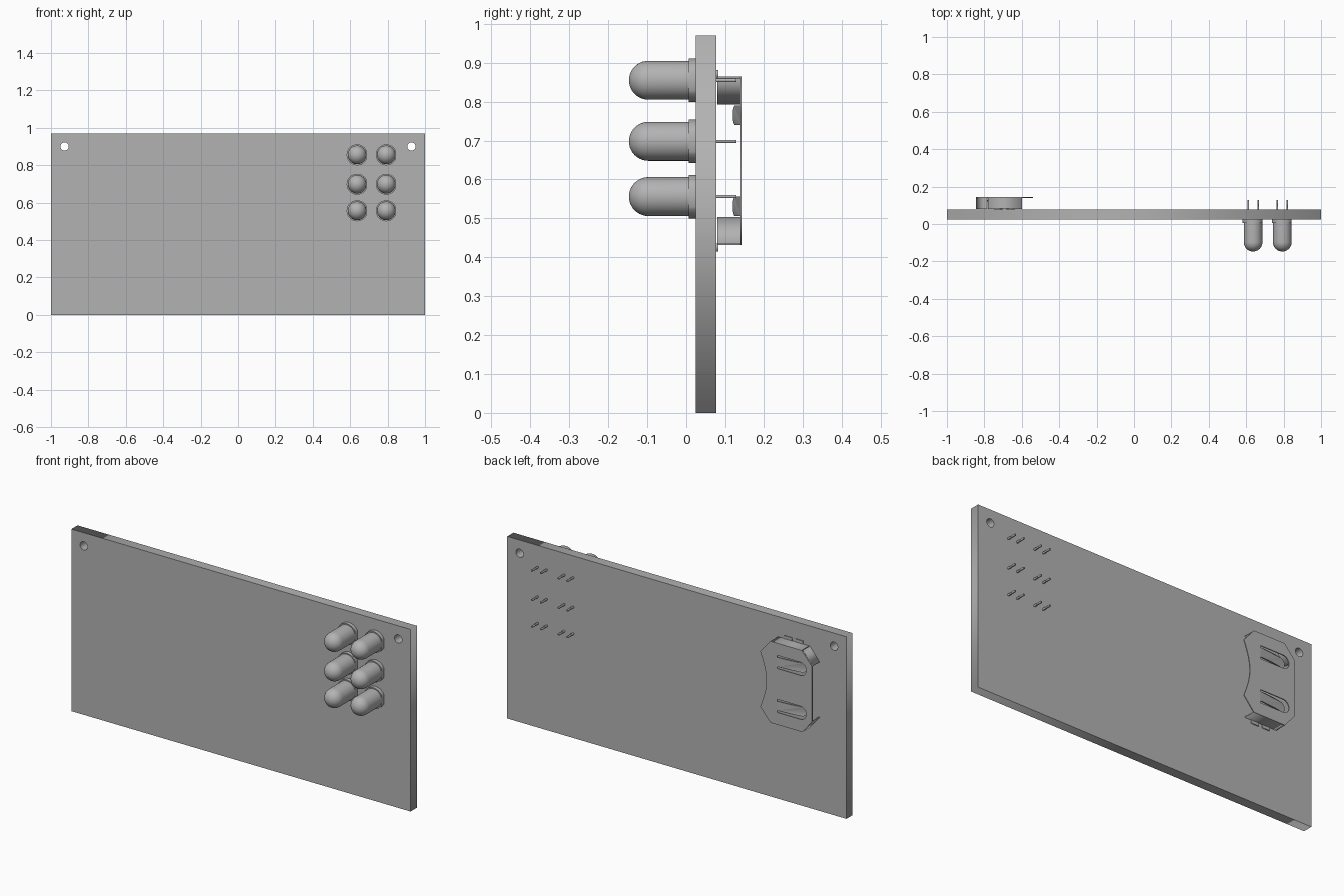
import bpy, bmesh, math
from mathutils import Matrix, Vector

if "Cube" in bpy.data.objects:
    bpy.data.objects.remove(bpy.data.objects["Cube"], do_unlink=True)

grey = bpy.data.materials.new("plain grey")
grey.use_nodes = True
GREY = (0.45, 0.45, 0.45, 1)
grey.diffuse_color = GREY
grey.node_tree.nodes["Principled BSDF"].inputs["Base Color"].default_value = GREY


def select(obj):
    bpy.ops.object.select_all(action="DESELECT")
    obj.select_set(True)
    bpy.context.view_layer.objects.active = obj


def prism(name, y0, y1, outline, holes=()):
    """Solid plate: x-z outline with holes, thick from y0 to y1."""
    curve = bpy.data.curves.new(name, "CURVE")
    curve.dimensions = "2D"
    curve.fill_mode = "BOTH"
    curve.extrude = (y1 - y0) / 2
    for loop in (outline, *holes):
        spline = curve.splines.new("POLY")
        spline.points.add(len(loop) - 1)
        for point, (x, z) in zip(spline.points, loop):
            point.co = (x, z, 0, 1)
        spline.use_cyclic_u = True
    obj = bpy.data.objects.new(name, curve)
    bpy.context.collection.objects.link(obj)
    select(obj)
    bpy.ops.object.convert(target="MESH")
    obj = bpy.context.object
    mesh = obj.data
    mesh.transform(Matrix.Translation((0, (y0 + y1) / 2, 0)) @ Matrix.Rotation(math.pi / 2, 4, "X"))
    bm = bmesh.new()
    bm.from_mesh(mesh)
    bmesh.ops.remove_doubles(bm, verts=bm.verts, dist=1e-5)
    bmesh.ops.recalc_face_normals(bm, faces=bm.faces)
    bm.to_mesh(mesh)
    bm.free()
    mesh.materials.clear()
    mesh.materials.append(grey)
    return obj


def arc(cx, cz, r, a0, a1, n):
    return [(cx + r * math.cos(math.radians(a0 + (a1 - a0) * i / n)),
             cz + r * math.sin(math.radians(a0 + (a1 - a0) * i / n))) for i in range(n + 1)]


def rect(x0, x1, z0, z1):
    return [(x0, z0), (x1, z0), (x1, z1), (x0, z1)]


def smooth(obj):
    select(obj)
    bpy.ops.object.shade_smooth_by_angle(angle=math.radians(35))


# Board with two mounting holes
TOP, FRONT, BACK = 0.97, 0.025, 0.077
holes = [arc(x, 0.9, 0.022, 0, 345, 23) for x in (-0.927, 0.927)]
prism("board", FRONT, BACK, rect(-1, 1, 0, TOP), holes)


# Lamps: domed body, flange with one flat side, two leads
def lamp_body(name, r, y_base, y_dome):
    profile = [Vector((0, y_base, 0)), Vector((r, y_base, 0))]
    for i in range(11):
        a = math.pi / 2 * i / 10
        profile.append(Vector((r * math.cos(a), y_dome - r * math.sin(a), 0)))
    bm = bmesh.new()
    verts = [bm.verts.new(p) for p in profile]
    edges = [bm.edges.new(pair) for pair in zip(verts, verts[1:])]
    bmesh.ops.spin(bm, geom=verts + edges, cent=(0, 0, 0), axis=(0, 1, 0),
                   angle=2 * math.pi, steps=36)
    bmesh.ops.remove_doubles(bm, verts=bm.verts, dist=1e-5)
    bmesh.ops.recalc_face_normals(bm, faces=bm.faces)
    mesh = bpy.data.meshes.new(name)
    bm.to_mesh(mesh)
    bm.free()
    mesh.materials.append(grey)
    obj = bpy.data.objects.new(name, mesh)
    bpy.context.collection.objects.link(obj)
    smooth(obj)
    return obj


body = lamp_body("lamp_body", 0.05, 0.01, -0.097)
flange = prism("lamp_flange", 0.006, FRONT, arc(0, 0, 0.056, 28, 332, 32))
smooth(flange)
leads = [prism("lamp_lead", BACK - 0.002, 0.128, rect(x - 0.004, x + 0.004, -0.004, 0.004))
         for x in (-0.026, 0.026)]
spots = [(x, z) for x in (0.637, 0.793) for z in (0.855, 0.698, 0.556)]
for part in (body, flange, *leads):
    part.location = (spots[0][0], 0, spots[0][1])
    for x, z in spots[1:]:
        copy = part.copy()
        copy.location = (x, 0, z)
        bpy.context.collection.objects.link(copy)

# Battery clip: top plate with a hollowed side and two spring slots
MID, LID, SHEET = 0.648, 0.139, 0.005
ROOT, TIP, SPRING = -0.64, -0.775, 0.117


def tongue_outline(zc, r, steps):
    xs = [ROOT + (TIP - ROOT) * i / steps for i in range(steps)]
    return ([(x, zc + r) for x in xs] + arc(TIP, zc, r, 90, 270, 14)
            + [(x, zc - r) for x in reversed(xs)])


corners = [(-0.60, 0.217), (-0.785, 0.217), (-0.845, 0.147)]
hollow = [(-0.54 - 0.036 * math.sin(math.pi * i / 12), MID - 0.147 + 0.294 * i / 12)
          for i in range(13)]
plate = (hollow + [(x, MID + h) for x, h in corners]
         + [(x, MID - h) for x, h in reversed(corners)])
prism("clip_plate", LID, LID + SHEET, plate,
      [tongue_outline(MID + s * SPRING, 0.035, 1) for s in (1, -1)])

for side, label in ((1, "upper"), (-1, "lower")):
    def at(points):
        return [(x, MID + side * h) for x, h in points]

    # Walls folded down to the board
    prism(label + "_clip_wall", 0.08, LID, at(rect(-0.78, -0.60, 0.212, 0.217)))
    prism(label + "_clip_corner_wall", 0.08, LID,
          at([(-0.787, 0.217), (-0.845, 0.147), (-0.840, 0.145), (-0.783, 0.213)]))
    # Solder feet
    for x in (-0.66, -0.725):
        prism(label + "_clip_foot", BACK, 0.082, at(rect(x - 0.022, x + 0.022, 0.212, 0.233)))
    # Spring tongue bent towards the board
    tongue = prism(label + "_spring_tongue", LID, LID + SHEET,
                   tongue_outline(MID + side * SPRING, 0.025, 8))
    for v in tongue.data.vertices:
        t = (ROOT - v.co.x) / (ROOT - TIP + 0.025)
        v.co.y -= 0.02 * t * t
